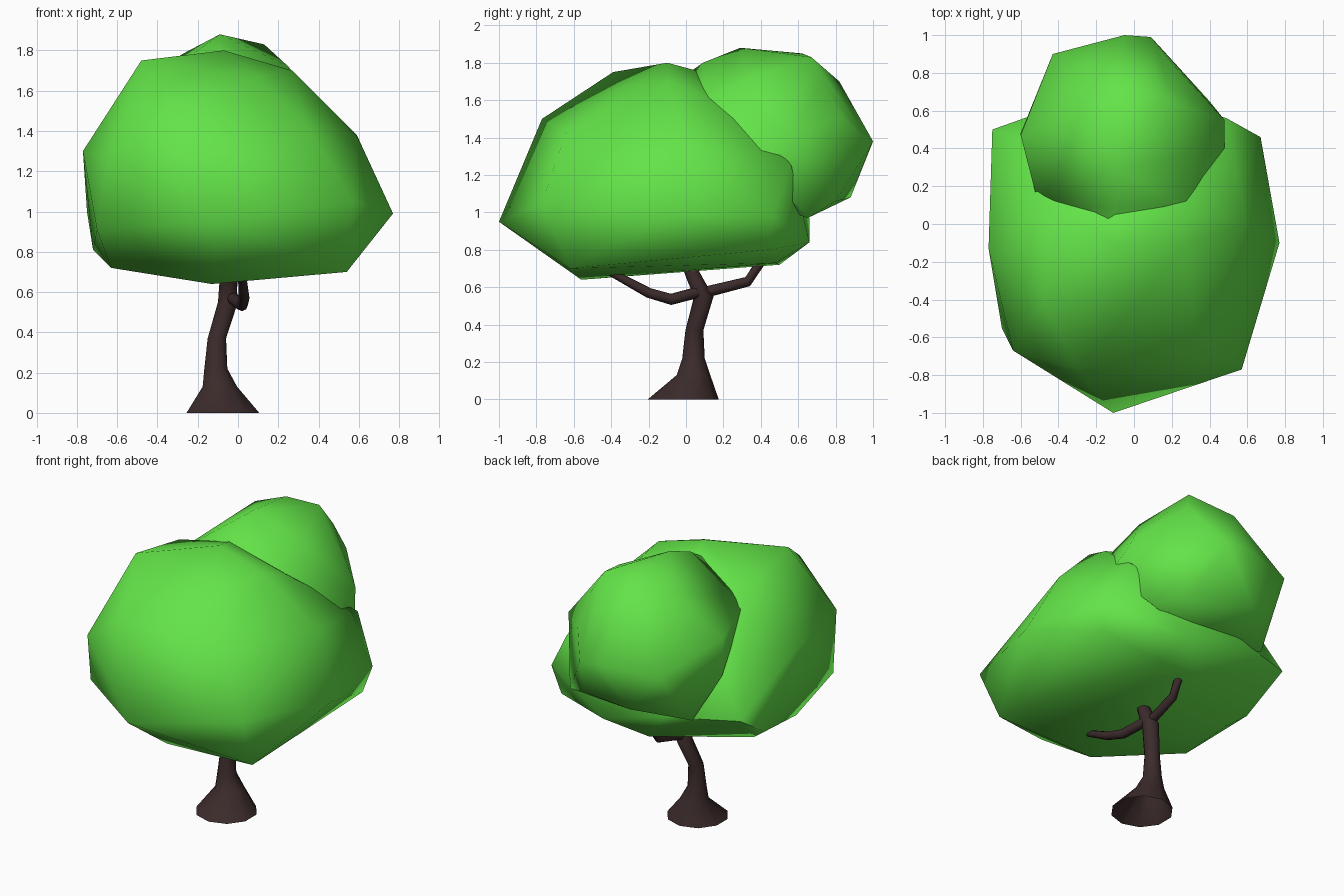
import bpy
import bmesh
from math import cos, sin, tau, radians
from mathutils import Vector

cube = bpy.data.objects.get("Cube")
if cube:
    bpy.data.objects.remove(cube)


def make_material(name, color):
    mat = bpy.data.materials.new(name)
    mat.use_nodes = True
    mat.diffuse_color = color
    mat.node_tree.nodes["Principled BSDF"].inputs["Base Color"].default_value = color
    return mat


leaf_green = make_material("leaf green", (0.125, 0.77, 0.065, 1))
bark_brown = make_material("bark brown", (0.045, 0.024, 0.024, 1))


def finish(name, bm, mat, angle):
    """Turn the bmesh into a smooth shaded object of one colour."""
    bmesh.ops.recalc_face_normals(bm, faces=bm.faces[:])
    mesh = bpy.data.meshes.new(name)
    bm.to_mesh(mesh)
    bm.free()
    mesh.materials.append(mat)
    obj = bpy.data.objects.new(name, mesh)
    bpy.context.collection.objects.link(obj)
    bpy.ops.object.select_all(action="DESELECT")
    obj.select_set(True)
    bpy.context.view_layer.objects.active = obj
    bpy.ops.object.shade_smooth_by_angle(angle=radians(angle))
    return obj


def leaf_clump(name, corners):
    """Faceted clump: the hull stretched over its outer corners."""
    bm = bmesh.new()
    for corner in corners:
        bm.verts.new(corner)
    bmesh.ops.convex_hull(bm, input=bm.verts[:])
    loose = [v for v in bm.verts if not v.link_faces]
    bmesh.ops.delete(bm, geom=loose, context="VERTS")
    finish(name, bm, leaf_green, 60)


def limb(name, path, sides, level=False):
    """Tapered tube through (x, y, z, radius) stations, open at its start."""
    bm = bmesh.new()
    centres = [Vector(p[:3]) for p in path]
    rings = []
    for i, centre in enumerate(centres):
        before = centres[max(i - 1, 0)]
        after = centres[min(i + 1, len(centres) - 1)]
        along = Vector((0, 0, 1)) if level else (after - before).normalized()
        across = along.cross(Vector((1, 0, 0))).normalized()
        other = along.cross(across)
        radius = path[i][3]
        rings.append([
            bm.verts.new(centre + radius * (across * cos(tau * k / sides)
                                            + other * sin(tau * k / sides)))
            for k in range(sides)])
    for low, high in zip(rings, rings[1:]):
        for k in range(sides):
            n = (k + 1) % sides
            bm.faces.new((low[k], low[n], high[n], high[k]))
    bm.faces.new(rings[-1])
    finish(name, bm, bark_brown, 50)


# Trunk with flared, hollow foot
limb("trunk", [
    (-.075, -.015, 0, .19),
    (-.09, .04, .13, .09),
    (-.11, .04, .22, .06),
    (-.105, .045, .37, .048),
    (-.05, .095, .55, .052),
    (-.05, .05, .64, .045),
    (-.06, 0, .75, .035),
], 10, level=True)

# Branches reaching into the leaves
limb("front_branch", [
    (-.04, .09, .58, .03),
    (.02, -.08, .535, .03),
    (.03, -.2, .57, .027),
    (.02, -.42, .69, .02),
], 8)
limb("back_branch", [
    (-.05, .09, .57, .03),
    (-.03, .33, .63, .027),
    (-.02, .39, .72, .025),
    (-.02, .4, .8, .02),
], 8)

# Large front clump, from crown down to underside
leaf_clump("main_foliage", [
    (-.07, -.1, 1.8), (-.48, -.39, 1.75), (.27, -.1, 1.7), (.1, -.33, 1.67),
    (-.1, .05, 1.76), (-.5, .1, 1.65), (.3, .09, 1.63),
    (-.3, -.77, 1.5), (.34, -.64, 1.43), (.59, 0, 1.38),
    (-.77, -.13, 1.3), (-.55, .43, 1.3), (.48, .36, 1.33), (.49, .56, 1.26),
    (-.64, -.67, 1.27), (-.11, -1, .95), (.57, -.77, 1.05), (.77, -.1, .99),
    (.67, .46, .98), (-.75, .5, 1), (-.3, .66, .97), (.15, .66, .84),
    (-.7, -.55, .91), (.61, .44, .8), (-.72, .2, .81),
    (-.63, -.26, .72), (-.13, -.56, .64), (.54, -.62, .7),
    (.18, .48, .73), (-.08, .5, .72), (-.6, .14, .72),
])

# Smaller clump, high at the back
leaf_clump("back_foliage", [
    (-.09, .29, 1.88), (-.08, .62, 1.85), (.13, .67, 1.83), (-.28, .58, 1.78),
    (.19, .73, 1.7), (-.1, .82, 1.7), (.25, .35, 1.72), (-.1, .09, 1.8),
    (-.14, .02, 1.75), (-.5, .08, 1.58), (.28, .09, 1.6),
    (.21, .84, 1.5), (-.05, 1, 1.38), (.09, .99, 1.36), (-.43, .9, 1.35),
    (.48, .55, 1.42), (-.6, .47, 1.5), (-.6, .48, 1.25), (.48, .35, 1.3),
    (-.2, .88, 1.08), (.2, .8, 1.06), (-.48, .62, .98),
    (.4, .65, .97), (-.3, .3, 1.1),
])
